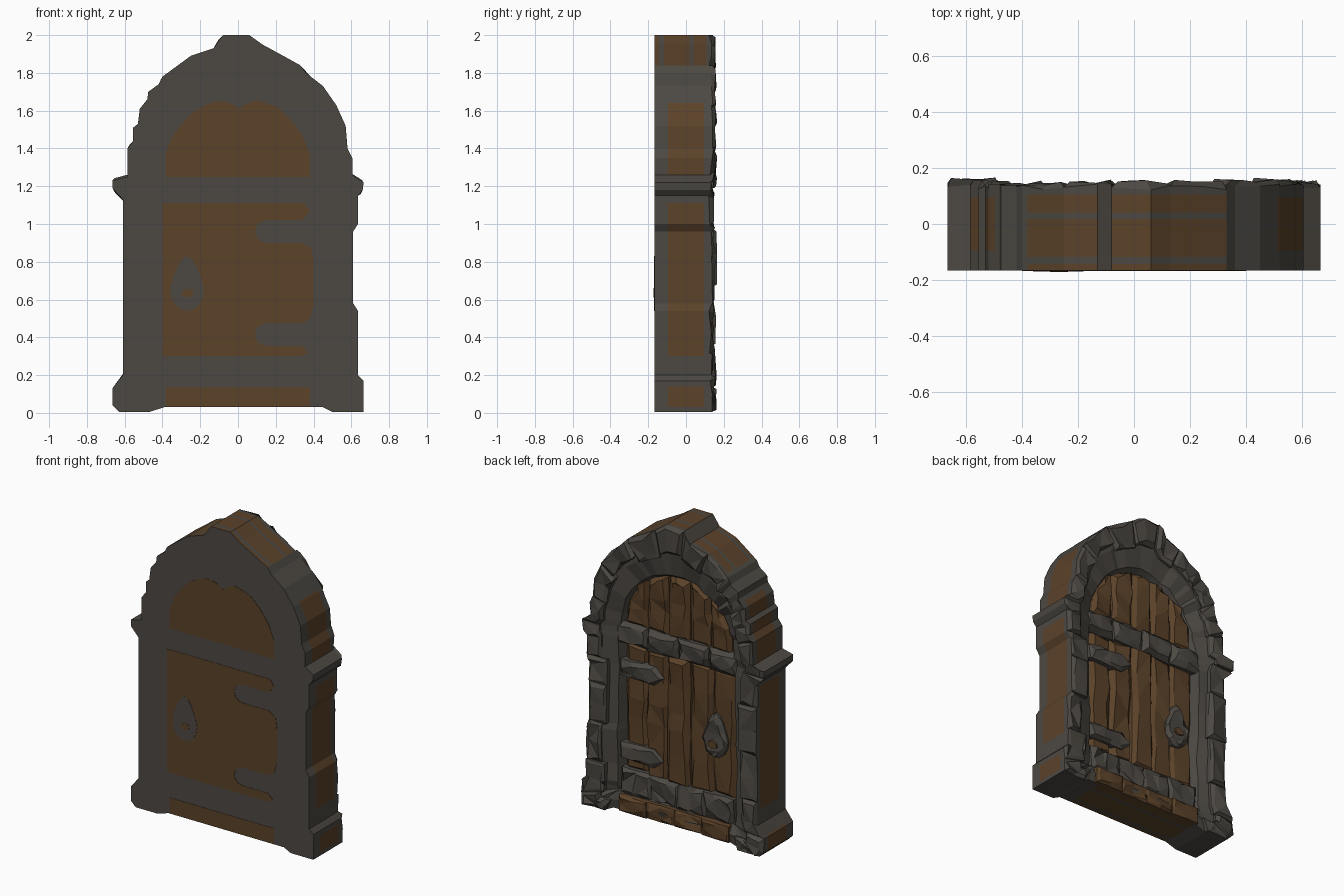
import bpy, bmesh, math, random
from mathutils import Vector

if "Cube" in bpy.data.objects:
    bpy.data.objects.remove(bpy.data.objects["Cube"])

random.seed(7)
FRONT, BACK = -0.166, 0.11


def material(name, rgb):
    m = bpy.data.materials.new(name)
    m.diffuse_color = (*rgb, 1)
    m.use_nodes = True
    m.node_tree.nodes["Principled BSDF"].inputs["Base Color"].default_value = m.diffuse_color
    return m


STONE = material("dark stone", (0.073, 0.066, 0.056))
WOOD = material("brown wood", (0.104, 0.054, 0.022))


def finish(bm, name, mats):
    bmesh.ops.recalc_face_normals(bm, faces=bm.faces[:])
    me = bpy.data.meshes.new(name)
    bm.to_mesh(me)
    bm.free()
    for m in mats:
        me.materials.append(m)
    ob = bpy.data.objects.new(name, me)
    bpy.context.collection.objects.link(ob)
    return ob


def split(pts, longest):
    """Divide the long edges of a closed (x, z) polygon."""
    out = []
    for a, b in zip(pts, pts[1:] + pts[:1]):
        n = max(1, math.ceil(math.dist(a, b) / longest))
        out += [(a[0] + (b[0] - a[0]) * k / n, a[1] + (b[1] - a[1]) * k / n) for k in range(n)]
    return out


def block(name, pts, y0, y1, mat, chamfer=0.0, rough=0.0):
    """Prism of an (x, z) polygon from y0 to y1, with a worn chamfered far side."""
    bm = bmesh.new()
    cx = sum(p[0] for p in pts) / len(pts)
    cz = sum(p[1] for p in pts) / len(pts)
    rings = [[(x, y0, z) for x, z in pts]]
    if chamfer:
        rings.append([(x, y1 - chamfer * random.uniform(0.8, 1.8), z) for x, z in pts])

        def pull(v, c):
            d = max(-chamfer, min(chamfer, v - c))
            return v - d * random.uniform(0.5, 1.3)
        rings.append([(pull(x, cx), y1 - random.random() * rough, pull(z, cz)) for x, z in pts])
    else:
        rings.append([(x, y1, z) for x, z in pts])
    loops = [[bm.verts.new(c) for c in r] for r in rings]
    for lo, hi in zip(loops, loops[1:]):
        for i in range(len(lo)):
            j = (i + 1) % len(lo)
            bm.faces.new((lo[i], lo[j], hi[j], hi[i]))
    caps = [bm.faces.new(loops[0]), bm.faces.new(loops[-1])]
    bm.normal_update()
    bmesh.ops.triangulate(bm, faces=caps)
    return finish(bm, name, [mat])


def box(x0, x1, z0, z1, longest=9):
    return split([(x0, z0), (x0, z1), (x1, z1), (x1, z0)], longest)


# Silhouette of the gateway, clockwise from the lower left
OUTLINE = [(-.47, .005), (-.63, .005), (-.665, .04), (-.665, .13), (-.61, .20), (-.61, 1.13),
           (-.665, 1.19), (-.665, 1.23), (-.585, 1.25), (-.585, 1.40), (-.555, 1.44),
           (-.555, 1.51), (-.53, 1.53), (-.52, 1.61), (-.48, 1.66), (-.475, 1.70),
           (-.42, 1.74), (-.40, 1.78), (-.25, 1.89), (-.13, 1.93), (-.08, 2.0), (.06, 2.0),
           (.13, 1.95), (.24, 1.89), (.33, 1.84), (.36, 1.80), (.45, 1.73), (.52, 1.63),
           (.57, 1.52), (.58, 1.40), (.605, 1.35), (.605, 1.26), (.665, 1.22), (.66, 1.18),
           (.635, 1.15), (.635, 1.0), (.61, .96), (.61, .58), (.635, .54), (.635, .20),
           (.665, .17), (.665, .005), (.5, .005), (.45, .03), (-.39, .03)]
outline = split(OUTLINE, 0.16)


def opening(p):
    """Matching point on the edge of the doorway."""
    x, z = p
    if z > 1.2:
        a = math.atan2(z - 1.2, x)
        return 0.41 * math.cos(a), 1.2 + 0.45 * math.sin(a)
    if z < 0.1 and abs(x) < 0.46:
        return x * 0.9, 0.15
    return math.copysign(0.42, x), max(0.15, z)


def toward(p, t):
    q = opening(p)
    return p[0] + (q[0] - p[0]) * t, p[1] + (q[1] - p[1]) * t


# Main body: lofted from the flat front to the recessed doorway at the back
bm = bmesh.new()
rings = [[(x, FRONT, z) for x, z in outline],
         [(x, BACK, z) for x, z in outline]]
for t, y, r in ((0.5, BACK, 0.02), (0.95, 0.075, 0.03), (1.08, 0.03, 0.0)):
    rings.append([(toward(p, t)[0], y + random.uniform(0, r), toward(p, t)[1]) for p in outline])
loops = [[bm.verts.new(c) for c in r] for r in rings]
for k, (lo, hi) in enumerate(zip(loops, loops[1:])):
    for i in range(len(lo)):
        j = (i + 1) % len(lo)
        f = bm.faces.new((lo[i], lo[j], hi[j], hi[i]))
        f.material_index = 1 if k == 0 else 0
caps = [bm.faces.new(loops[0]), bm.faces.new(loops[-1])]
bm.normal_update()
bmesh.ops.triangulate(bm, faces=caps)

# Cut the outer rim along the edges of its wood-coloured panels
cuts = [("z", c) for c in (.03, .14, .30, 1.11, 1.25, 1.64)]
cuts += [("x", -.38), ("x", .36)]
cuts += [("y", c) for c in (-.143, -.117, -.095, .018, .041, .095, .106)]
for axis, c in cuts:
    n = Vector([float(axis == a) for a in "xyz"])
    rim = [f for f in bm.faces if f.material_index == 1]
    geom = rim + list({e for f in rim for e in f.edges}) + list({v for f in rim for v in f.verts})
    bmesh.ops.bisect_plane(bm, geom=geom, plane_co=n * c, plane_no=n)
bm.normal_update()
for f in bm.faces:
    if f.material_index == 1:
        c, n = f.calc_center_median(), f.normal
        u, v = (c.y * 4.03, c.z) if abs(n.x) > abs(n.z) else (c.x, (c.y + .165) * 6.06)
        wood = abs(u) < .385 and (.02 < v < .14 or .30 < v < 1.11 or 1.25 < v < 1.64)
        f.material_index = 1 if wood else 0
finish(bm, "gate_body", [STONE, WOOD])

# Worn frame stones along the jambs and the arch
last = outline.index((.5, .005))
i, count = 0, 0
while i < last:
    j, run, goal = i, 0.0, random.uniform(0.13, 0.2)
    while j < last and run < goal:
        run += math.dist(outline[j], outline[j + 1])
        j += 1
    outer = outline[i:j + 1]
    t = random.uniform(0.4, 0.58) if outer[0][1] > 1.2 else random.uniform(0.5, 0.75)
    inner = [toward(p, t) for p in reversed(outer)]
    count += 1
    block(f"frame_stone_{count}", outer + inner, 0.105, random.uniform(0.155, 0.167),
          STONE, 0.02, 0.025)
    i = j

# Threshold and sill below the door
for k in range(4):
    x = -.40 + k * .2
    block(f"threshold_{k + 1}", box(x, x + .2, .03, .135, .1), 0.05,
          random.uniform(.135, .15), WOOD, 0.015, 0.025)
    block(f"sill_{k + 1}", box(x - .01, x + .21, .13, .30, .1), 0.02,
          random.uniform(.10, .12), STONE, 0.025, 0.03)

# Lintel between door and arch panel
for k in range(4):
    x = -.45 + k * .225
    block(f"lintel_{k + 1}", box(x, x + .225, 1.11, 1.255, .12), 0.02,
          random.uniform(.095, .115), STONE, 0.03, 0.025)


# Planks of the door and of the arch panel
def arch_z(x):
    return 1.25 + .39 * math.sqrt(max(0, 1 - (x / .42) ** 2))


for k in range(5):
    x0, x1 = -.40 + k * .16, -.24 + k * .16
    block(f"door_plank_{k + 1}", box(x0, x1, .285, 1.12, .2), 0.02,
          (.08, .085, .105, .09, .08)[k], WOOD, 0.028, 0.02)
    a, b = x0 * .95, x1 * .95
    top = [(a + (b - a) * s / 3, arch_z(a + (b - a) * s / 3)) for s in range(4)]
    block(f"arch_plank_{k + 1}", split([(a, 1.24)] + top + [(b, 1.24)], .16), 0.02,
          random.uniform(.085, .10), WOOD, 0.028, 0.02)


# Strap hinges and handle plate on the back
def strap(z):
    return [(.42, z - .05), (.17, z - .06), (.10, z), (.17, z + .06), (.42, z + .05)]


def drop(s=1.0):
    pts = []
    for k in range(16):
        a = math.tau * k / 16
        w = .09 * (1 - .35 * max(0, math.sin(a)))
        pts.append((-.27 + s * w * math.cos(a), .655 + s * (.175 if a < math.pi else .115) * math.sin(a)))
    return pts


def keyhole():
    return [(-.30, .62), (-.295, .645), (-.265, .66), (-.24, .65), (-.235, .625), (-.26, .61)]


for k, z in enumerate((.415, .96)):
    block(f"hinge_{k + 1}", split(strap(z), .1), 0.04, .112, STONE, 0.02, 0.02)
block("handle_plate", drop(), 0.04, .105, STONE, 0.02, 0.012)
block("handle_keyhole", keyhole(), 0.08, .112, WOOD)


# Flat painted panels on the front
def notch(z):
    """Rounded strap shape cut into the right edge of the door panel."""
    arc = [(.15 + .06 * math.cos(a), z + .06 * math.sin(a))
           for a in [math.pi / 2 + math.pi * k / 6 for k in range(7)]]
    return [(.34, z + .06)] + arc + [(.34, z - .06)]


door = [(-.40, .30), (-.40, 1.11), (.35, 1.11), (.38, 1.07), (.36, 1.04)]
door += notch(.96) + [(.39, .87), (.40, .80), (.40, .57), (.38, .50)]
door += notch(.415) + [(.37, .32), (.34, .30)]
block("front_door_panel", door, -.16, FRONT - .002, WOOD)
arch = [(-.38, 1.25), (-.38, 1.38), (-.35, 1.46), (-.29, 1.54), (-.23, 1.60), (-.15, 1.64),
        (-.10, 1.65), (-.04, 1.64), (.01, 1.61), (.05, 1.64), (.10, 1.655), (.18, 1.63),
        (.22, 1.61), (.28, 1.55), (.34, 1.47), (.38, 1.37), (.38, 1.25)]
block("front_arch_panel", arch, -.16, FRONT - .002, WOOD)
block("front_threshold_panel", box(-.38, .38, .032, .135), -.16, FRONT - .002, WOOD)
block("front_handle_plate", drop(), -.16, FRONT - .0035, STONE)
block("front_keyhole", keyhole(), -.16, FRONT - .005, WOOD)
